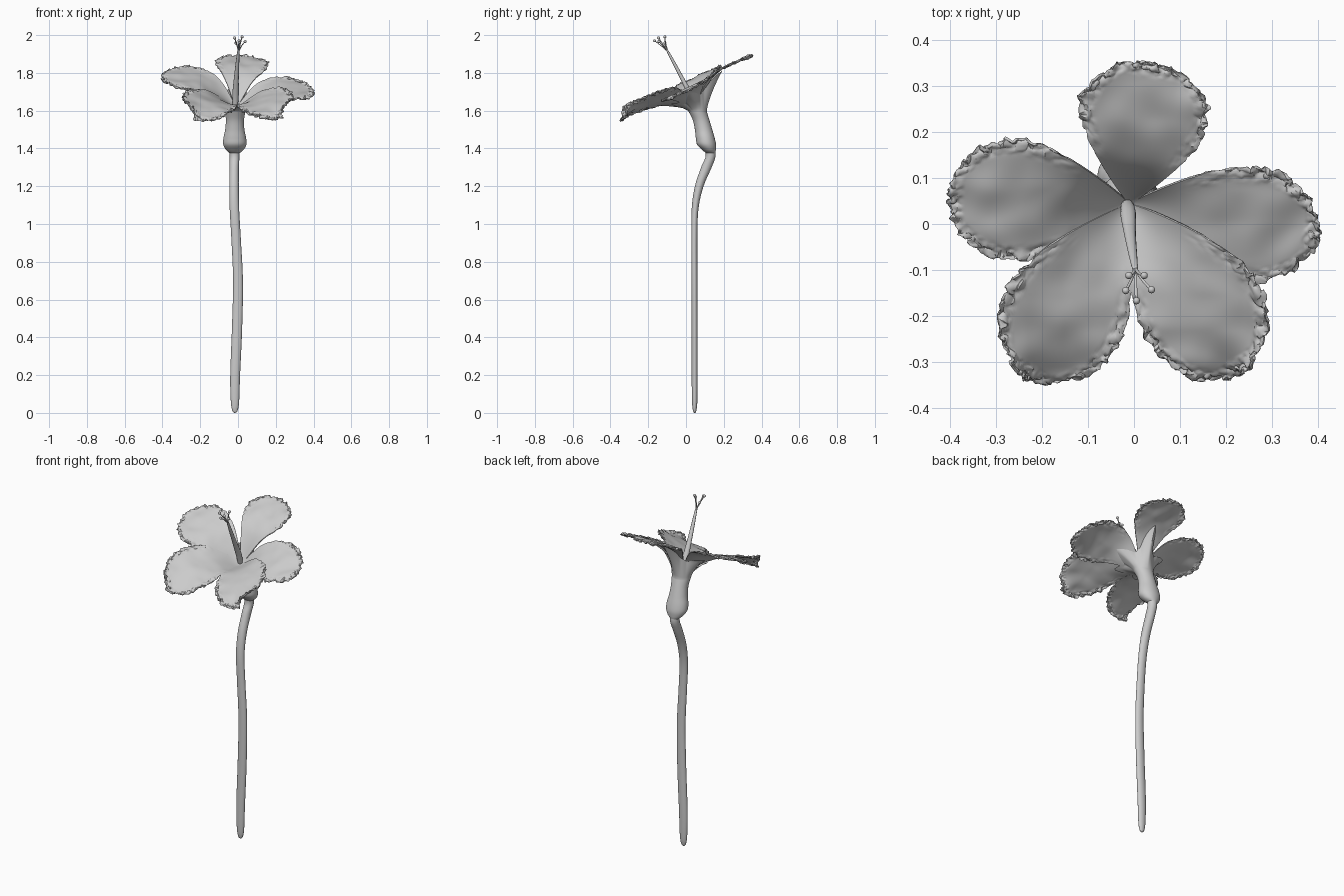
import bpy, bmesh, math
from mathutils import Vector, noise

cube = bpy.data.objects.get("Cube")
if cube:
    bpy.data.objects.remove(cube)

grey = bpy.data.materials.new("plain_grey")
grey.use_nodes = True
grey.diffuse_color = (0.6, 0.6, 0.6, 1)
grey.node_tree.nodes["Principled BSDF"].inputs["Base Color"].default_value = (0.6, 0.6, 0.6, 1)

THROAT = Vector((-0.01, 0.045))
# tip position, half width, height offset, sideways tilt
PETALS = {
    "back_petal": ((0.042, 0.352), 0.14, 0.01, 0.0),
    "left_petal": ((0.40, -0.025), 0.125, -0.015, 0.0),
    "right_petal": ((-0.403, 0.058), 0.132, 0.035, 0.0),
    "front_right_petal": ((-0.235, -0.335), 0.135, 0.025, -0.035),
    "front_left_petal": ((0.235, -0.32), 0.135, 0.025, 0.035),
}


def finish(name, bm, angle=60):
    bmesh.ops.remove_doubles(bm, verts=bm.verts, dist=0.00002)
    bmesh.ops.recalc_face_normals(bm, faces=bm.faces)
    mesh = bpy.data.meshes.new(name)
    bm.to_mesh(mesh)
    bm.free()
    ob = bpy.data.objects.new(name, mesh)
    bpy.context.collection.objects.link(ob)
    mesh.materials.append(grey)
    bpy.ops.object.select_all(action="DESELECT")
    ob.select_set(True)
    bpy.context.view_layer.objects.active = ob
    bpy.ops.object.shade_smooth_by_angle(angle=math.radians(angle))
    return ob


def skin(bm, rows, closed):
    """Join rows of points with quads."""
    grid = [[bm.verts.new(p) for p in row] for row in rows]
    n = len(rows[0])
    for a, b in zip(grid, grid[1:]):
        for i in range(n if closed else n - 1):
            j = (i + 1) % n
            bm.faces.new((a[i], a[j], b[j], b[i]))
    return grid


def spline(keys, steps):
    """Catmull-Rom interpolation through tuples."""
    keys = [Vector(k) for k in keys]
    pts = [keys[0]] + keys + [keys[-1]]
    out = []
    for i in range(1, len(pts) - 2):
        a, b, c, d = pts[i - 1:i + 3]
        for s in range(steps):
            t = s / steps
            out.append(0.5 * (2 * b + (c - a) * t + (2 * a - 5 * b + 4 * c - d) * t ** 2
                              + (3 * b - a - 3 * c + d) * t ** 3))
    return out + [keys[-1]]


def rings(keys, steps, sides):
    """Horizontal elliptical sections from x, y, z, x radius, y radius."""
    turn = [2 * math.pi * i / sides for i in range(sides)]
    return [[Vector((k[0] + k[3] * math.cos(a), k[1] + k[4] * math.sin(a), k[2])) for a in turn]
            for k in spline(keys, steps)]


def loft(name, keys, steps=6, sides=20):
    bm = bmesh.new()
    grid = skin(bm, rings(keys, steps, sides), True)
    bm.faces.new(grid[0])
    bm.faces.new(grid[-1])
    return finish(name, bm)


def bloom_height(p):
    """Tilted disc that sinks into a funnel, wider toward the front."""
    d = p - THROAT
    r = max(d.length, 0.0001)
    spread = 0.12 - 0.05 * d.y / r
    return 1.74 + 0.45 * p.y - 0.14 * math.exp(-(r / spread) ** 1.5) - 0.02 * (r / 0.4) ** 2


def petal(name, tip, half, lift, tilt, rows=80, cols=64):
    axis = Vector(tip) - THROAT
    length = axis.length
    side = Vector((-axis.y, axis.x)).normalized()
    grid = []
    for i in range(rows + 1):
        t = math.sin(i / rows * math.pi / 2)
        w = half * max(0.0, math.sin(math.pi * t ** 1.6)) ** 0.55
        row = []
        for j in range(cols + 1):
            u = math.sin((j / cols - 0.5) * math.pi)
            p = THROAT + axis * t + side * (u * w)
            z = bloom_height(p) + lift * t + tilt * t * u
            v = Vector((p.x, p.y, z))
            # gentle waves inside, crumpled frill along the rim
            v.z += 0.012 * t * noise.noise(v * 13)
            rim = min((1 - abs(u)) * w, (1 - t) * length)
            frill = min(1.0, max(0.0, 1.4 - rim / 0.025)) * min(1.0, max(0.0, t * 3 - 0.8))
            v += frill * (0.010 * noise.noise_vector(v * 45) + 0.008 * noise.noise_vector(v * 100))
            row.append(v)
        grid.append(row)
    bm = bmesh.new()
    skin(bm, grid, False)
    ob = finish(name, bm, 40)
    shell = ob.modifiers.new("thickness", "SOLIDIFY")
    shell.thickness = 0.006
    shell.offset = 0


for name, spec in PETALS.items():
    petal(name, *spec)

# Stem, slightly flattened, bending back under the bloom
loft("stem", [
    (-0.016, 0.046, 0.0, 0.003, 0.003), (-0.016, 0.046, 0.012, 0.014, 0.009),
    (-0.016, 0.046, 0.06, 0.022, 0.014), (-0.015, 0.046, 0.2, 0.026, 0.016),
    (-0.005, 0.046, 0.45, 0.027, 0.016), (0.0, 0.045, 0.7, 0.026, 0.016),
    (-0.01, 0.044, 0.92, 0.025, 0.016), (-0.019, 0.048, 1.08, 0.025, 0.018),
    (-0.021, 0.07, 1.2, 0.025, 0.023), (-0.02, 0.108, 1.3, 0.025, 0.028),
    (-0.018, 0.13, 1.36, 0.026, 0.026), (-0.018, 0.122, 1.42, 0.028, 0.025)])

# Calyx: bulb and tube that open into a five-armed star under the petals
bm = bmesh.new()
SIDES = 80
rows = rings([
    (-0.018, 0.131, 1.375, 0.026, 0.024), (-0.017, 0.122, 1.392, 0.046, 0.036),
    (-0.017, 0.109, 1.42, 0.061, 0.05), (-0.017, 0.102, 1.455, 0.06, 0.05),
    (-0.017, 0.093, 1.5, 0.051, 0.046), (-0.016, 0.08, 1.55, 0.048, 0.044),
    (-0.015, 0.062, 1.595, 0.054, 0.048)], 6, SIDES)
tube_top = rows[-1]
arms = [(math.atan2(s[0][1] - THROAT.y, s[0][0] - THROAT.x), s[2]) for s in PETALS.values()]
for k in range(1, 11):
    f = k / 10
    row = []
    for i in range(SIDES):
        a = 2 * math.pi * i / SIDES
        gap, lift = min((abs(math.remainder(a - b, 2 * math.pi)), h) for b, h in arms)
        peak = max(0.0, 1 - gap / 0.62) ** 1.5
        r = 0.068 + 0.085 * peak
        rim = THROAT + Vector((math.cos(a), math.sin(a))) * r
        start = tube_top[i]
        p = start.xy.lerp(rim, f ** 1.4)
        top = bloom_height(rim) + lift * r / 0.4 - 0.007
        z = start.z + (top - start.z) * f
        row.append(Vector((p.x, p.y, min(z, bloom_height(p) - 0.006))))
    rows.append(row)
skin(bm, rows, True)
finish("calyx", bm)

# Stamen column
loft("stamen_column", [
    (-0.015, 0.045, 1.61, 0.012, 0.012), (-0.013, 0.025, 1.68, 0.017, 0.016),
    (-0.009, -0.02, 1.77, 0.013, 0.012), (-0.002, -0.07, 1.865, 0.009, 0.009),
    (0.003, -0.1, 1.92, 0.006, 0.006)], 6, 14)

# Filaments with round anthers
TIPS = [(-0.018, -0.145, 1.985), (0.005, -0.167, 1.97), (0.038, -0.143, 1.966),
        (0.022, -0.112, 1.991), (-0.011, -0.112, 1.958)]
for n, (x, y, z) in enumerate(TIPS, 1):
    loft(f"filament_{n}", [
        (0.003, -0.098, 1.915, 0.004, 0.004),
        ((x + 0.003) / 2, (y - 0.105) / 2, (z + 1.925) / 2, 0.003, 0.003),
        (x, y, z, 0.003, 0.003)], 4, 8)
    bm = bmesh.new()
    bmesh.ops.create_uvsphere(bm, u_segments=12, v_segments=8, radius=0.008)
    bmesh.ops.translate(bm, verts=bm.verts, vec=(x, y, z))
    finish(f"anther_{n}", bm)
